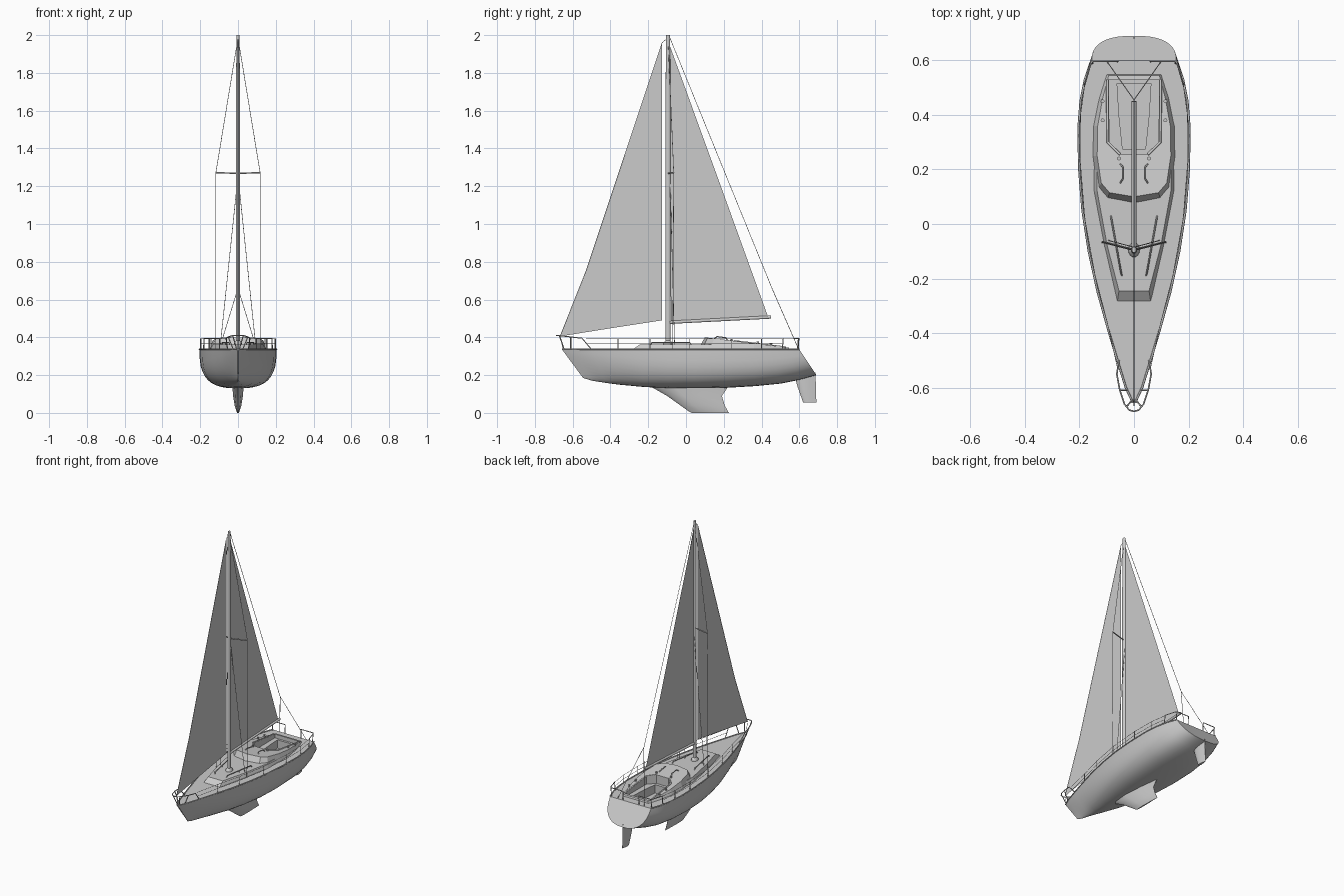
import bpy, bmesh, math

if "Cube" in bpy.data.objects:
    bpy.data.objects.remove(bpy.data.objects["Cube"])

grey = bpy.data.materials.new("light grey")
grey.diffuse_color = (0.6, 0.6, 0.6, 1)
grey.use_nodes = True
grey.node_tree.nodes["Principled BSDF"].inputs["Base Color"].default_value = grey.diffuse_color


def add(name, bm, smooth=None):
    me = bpy.data.meshes.new(name)
    bm.to_mesh(me)
    bm.free()
    me.materials.append(grey)
    ob = bpy.data.objects.new(name, me)
    bpy.context.collection.objects.link(ob)
    if smooth:
        bpy.ops.object.select_all(action='DESELECT')
        ob.select_set(True)
        bpy.context.view_layer.objects.active = ob
        bpy.ops.object.shade_smooth_by_angle(angle=math.radians(smooth))
    return ob


def loft(name, rings, smooth=None):
    """Skin a list of closed rings and cap both ends."""
    bm = bmesh.new()
    vs = [[bm.verts.new(p) for p in r] for r in rings]
    n = len(vs[0])
    for a, b in zip(vs, vs[1:]):
        for i in range(n):
            j = (i + 1) % n
            bm.faces.new((a[i], a[j], b[j], b[i]))
    bm.faces.new(vs[0])
    bm.faces.new(vs[-1])
    bmesh.ops.recalc_face_normals(bm, faces=bm.faces)
    return add(name, bm, smooth)


def sym(half, z):
    """Mirror a half outline into a closed ring; z is a number or a function of y."""
    pts = half + [(-x, y) for x, y in reversed(half) if x > 0]
    return [(x, y, z(y) if callable(z) else z) for x, y in pts]


def tube(name, paths, r, mirror=True, res=1):
    """Round tubes along one or more paths, mirrored across x."""
    cu = bpy.data.curves.new(name, 'CURVE')
    cu.dimensions = '3D'
    cu.bevel_depth, cu.bevel_resolution, cu.use_fill_caps = r, res, True
    if mirror:
        paths = paths + [[(-x, y, z) for x, y, z in p] for p in paths]
    for p in paths:
        s = cu.splines.new('POLY')
        s.points.add(len(p) - 1)
        for pt, co in zip(s.points, p):
            pt.co = (*co, 1)
    cu.materials.append(grey)
    ob = bpy.data.objects.new(name, cu)
    bpy.context.collection.objects.link(ob)


def sheet(name, pts):
    bm = bmesh.new()
    bm.faces.new([bm.verts.new((0, y, z)) for y, z in pts])
    return add(name, bm)


def foil(y0, y1, half, z):
    prof = [(0, 0), (.07, .6), (.3, 1), (.65, .7), (1, 0.05)]
    pts = [(w * half, y0 + t * (y1 - y0)) for t, w in prof]
    return sym(pts, z)


def disc(x, y, r, z):
    return [(x + r * math.cos(a * math.pi / 6), y + r * math.sin(a * math.pi / 6), z) for a in range(12)]


# Hull stations: deck y, bottom y, half beam, bottom z, section fullness
DECK = 0.335
stations = [(-.656, -.545, .004, .185, 1.5), (-.6, -.5, .03, .171, 1.6), (-.5, -.42, .061, .158, 1.9),
            (-.4, -.35, .091, .149, 2.2), (-.25, -.22, .133, .137, 2.6), (-.1, -.09, .166, .131, 2.8),
            (.05, .05, .189, .13, 3), (.2, .2, .201, .132, 3), (.35, .37, .204, .142, 3),
            (.45, .5, .196, .155, 2.9), (.53, .6, .18, .175, 2.7), (.6, .69, .155, .2, 2.5)]
rings = []
for yd, yb, b, zb, n in stations:
    half = []
    for i in range(11):
        a = i / 10 * math.pi / 2
        f = math.sin(a) ** (2 / n)
        x = b * max(math.cos(a), 0) ** (2 / n) if i < 10 else 0
        half.append((x, yd + (yb - yd) * f, DECK + (zb - DECK) * f))
    rings.append(half + [(-x, y, z) for x, y, z in reversed(half[:-1])])
hull = loft("hull", rings, 40)


def beam(y):
    for s, t in zip(stations, stations[1:]):
        if y <= t[0]:
            return s[2] + (t[2] - s[2]) * (y - s[0]) / (t[0] - s[0])
    return stations[-1][2]


# Keel and rudder
loft("keel", [foil(-.21, .23, .032, .15), foil(-.17, .218, .029, .13), foil(-.1, .19, .026, .09),
              foil(-.03, .205, .018, .04), foil(.015, .222, .008, .008), foil(.03, .228, .004, 0)], 50)
loft("rudder", [foil(.57, .685, .013, .215), foil(.59, .688, .012, .14), foil(.62, .69, .009, .055)], 50)

# Cabin roof and raised cockpit coaming
loft("cabin_roof", [sym([(.062, -.29), (.11, -.08), (.148, .12), (.148, .2)], .33),
                    sym([(.055, -.245), (.098, -.08), (.135, .12), (.135, .2)], .362)])
slope = lambda y: .4 - .055 * (y - .1) / .45
coaming = loft("coaming", [
    sym([(0, .06), (.1, .08), (.135, .12), (.152, .25), (.15, .36), (.13, .46), (.102, .55)], .33),
    sym([(0, .1), (.09, .115), (.12, .15), (.135, .25), (.133, .36), (.115, .46), (.093, .545)], slope)])

# Cockpit seats and footwell cut out of the coaming and hull
seat = [(.045, .255), (.09, .3), (.092, .53)]
well = [(.042, .275), (.055, .4), (.062, .515)]
for tag, outline, floor in (("seat", seat, .322), ("well", well, .265)):
    cutter = loft(tag + "_cutter", [sym(outline, floor), sym(outline, .5)])
    cutter.hide_render = True
    for ob in (hull, coaming):
        m = ob.modifiers.new(tag, 'BOOLEAN')
        m.operation, m.solver, m.object = 'DIFFERENCE', 'EXACT', cutter
        bpy.context.view_layer.objects.active = ob
        with bpy.context.temp_override(object=ob, active_object=ob):
            bpy.ops.object.modifier_apply(modifier=m.name)
    bpy.data.objects.remove(cutter)

# Cockpit edge trim, hatch grips and cabin handrails
tube("cockpit_trim", [[(x + .006, y, slope(y)) for x, y in reversed(seat)]], .005)
tube("hatch_grip", [[(.05, .22, slope(.22)), (.042, .21, .398), (.042, .165, .404), (.05, .15, slope(.15))]], .003)
tube("cabin_handrail", [[(.085, .03, .358), (.083, .02, .373), (.047, -.18, .373), (.044, -.19, .358)],
                        [(.065, -.08, .373), (.065, -.08, .358)]], .003)

# Winches
for x, y in ((.115, .45), (.115, .38), (.055, .24)):
    for s in (-1, 1):
        z = slope(y)
        loft("winch", [disc(s * x, y, .007, z - .004), disc(s * x, y, .005, z + .006),
                       disc(s * x, y, .007, z + .012)], 40)

# Toe rail along the deck edge
tube("toe_rail", [[(s[2], s[0], DECK + .002) for s in stations]], .004)

# Bow and stern rails, stanchions, lifelines
top = .395
tube("bow_rail", [[(.055, -.5, DECK), (.063, -.55, top), (.052, -.61, .402), (.035, -.66, .408),
                   (.018, -.682, .41), (0, -.687, .41)],
                  [(.052, -.61, .402), (.024, -.61, DECK)],
                  [(.028, -.67, .409), (.006, -.645, DECK)]], .003)
tube("stern_rail", [[(.182, .51, DECK), (.18, .515, top), (.158, .59, top), (.15, .597, top),
                     (.06, .597, top), (.06, .595, DECK)],
                    [(.152, .595, top), (.152, .59, DECK)]], .003)
posts = [-.36, -.19, .02, .24, .4]
tube("stanchion", [[(beam(y) - .004, y, DECK), (beam(y) - .004, y, top)] for y in posts], .0025)
for z in (top - .002, .366):
    line = [(beam(y) - .004, y, z) for y in posts]
    tube("lifeline", [[(.06, -.53, z)] + line + [(.18, .515, z)]], .0011)

# Mast with foot, boom, spreaders
MY = -.095


def oval(k, z):
    return [(.011 * k * math.cos(a * math.pi / 8), MY + .014 * k * math.sin(a * math.pi / 8), z) for a in range(16)]


loft("mast_foot", [oval(2, .355), oval(1.8, .37), oval(1, .382)], 30)
loft("mast", [oval(1, .35), oval(1, 1.6), oval(.75, 2)], 40)
tube("boom", [[(0, -.09, .479), (0, .45, .507)]], .0085, False, 3)
tube("spreader", [[(0, MY, 1.268), (.117, -.065, 1.272)]], .004)

# Standing rigging
tube("shroud", [[(0, MY, 1.985), (.117, -.065, 1.272), (.117, -.07, .335)],
                [(0, MY + .01, 1.255), (.095, -.06, .345)]], .0016)
split = (0, .455, .66)
tube("backstay", [[(0, MY + .01, 1.985), split]], .0016, False)
tube("backstay_bridle", [[split, (.1, .597, .335)]], .0016)
tube("forestay", [[(0, -.65, .335), (0, -.667, .405), (0, -.53, .75), (0, -.127, 1.96), (0, MY, 1.985)]], .0014, False)

# Sails
sheet("jib", [(-.667, .405), (-.4, .448), (-.127, .49), (-.127, 1.96), (-.53, .75)])
sheet("mainsail", [(-.08, .482), (.434, .51), (.17, 1.24), (-.088, 1.95)])

# Turn the tubes into meshes
bpy.ops.object.select_all(action='DESELECT')
for ob in bpy.data.objects:
    if ob.type == 'CURVE':
        ob.select_set(True)
        bpy.context.view_layer.objects.active = ob
bpy.ops.object.convert(target='MESH')
